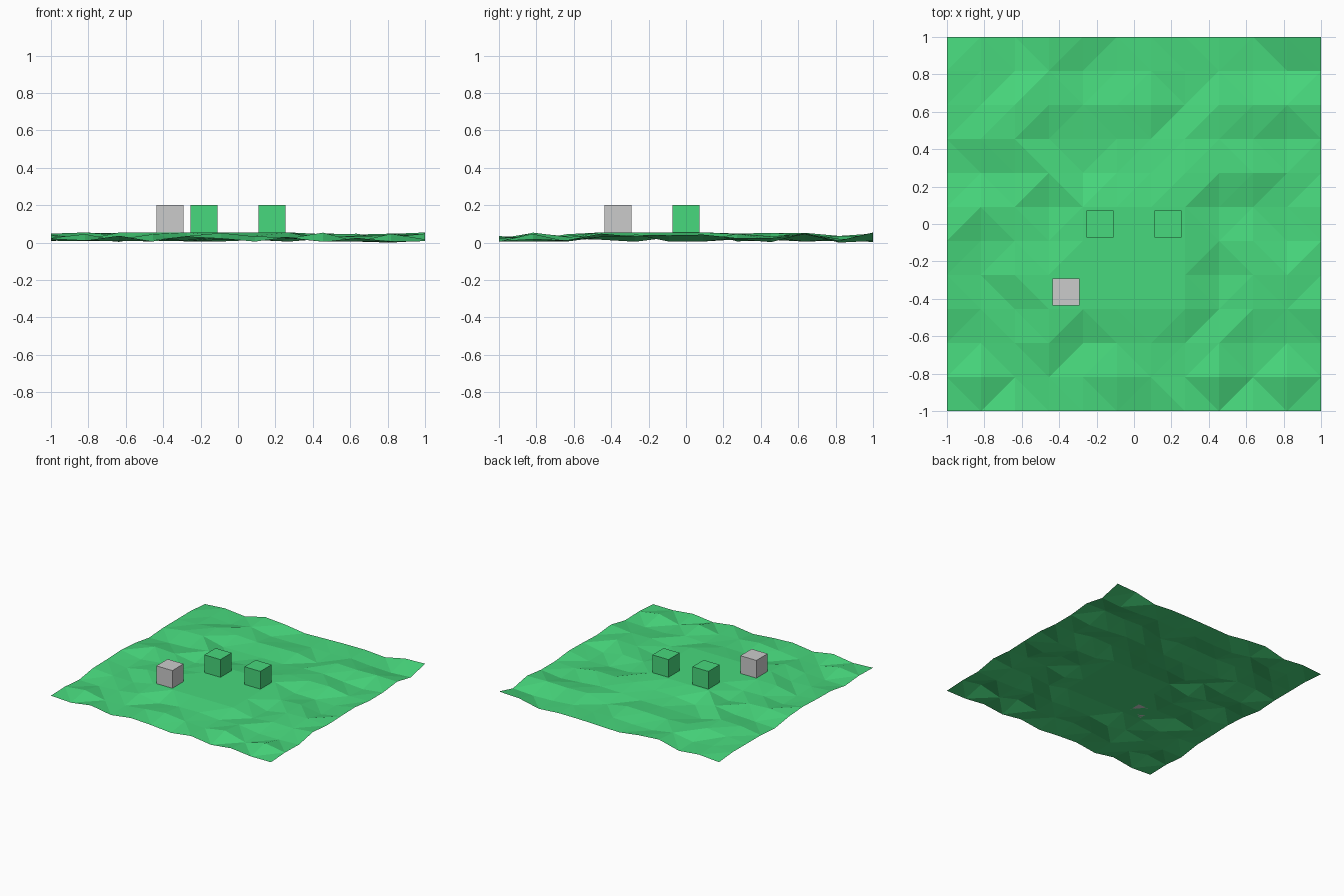
import bpy, bmesh, random

if "Cube" in bpy.data.objects:
    bpy.data.objects.remove(bpy.data.objects["Cube"])

random.seed(7)
N = 11                # tiles per side
T = 2 / N             # tile size
TOP = 0.3 * T         # highest ground level
CUBE = 0.8 * T        # block size

green = bpy.data.materials.new("grass_green")
green.diffuse_color = (0.064, 0.69, 0.205, 1)
green.use_nodes = True
green.node_tree.nodes["Principled BSDF"].inputs["Base Color"].default_value = green.diffuse_color


def finish(bm, name, mat=None):
    mesh = bpy.data.meshes.new(name)
    bm.to_mesh(mesh)
    bm.free()
    ob = bpy.data.objects.new(name, mesh)
    bpy.context.collection.objects.link(ob)
    if mat:
        mesh.materials.append(mat)
    return ob


# Uneven low-poly ground, levelled beneath the blocks
def level(x, y):
    centre = abs(x) < 0.3 and -0.3 < y < 0.12
    corner = -0.48 < x < -0.25 and -0.48 < y < -0.25
    front = -0.12 < x < 0.3 and -0.48 < y < 0
    return centre or corner or front


bm = bmesh.new()
bmesh.ops.create_grid(bm, x_segments=N, y_segments=N, size=1)
for v in bm.verts:
    h = random.uniform(0.05 * TOP, TOP)
    v.co.z = TOP if level(v.co.x, v.co.y) else h
low = min(bm.verts, key=lambda v: v.co.z)
low.co.z = 0
bmesh.ops.triangulate(bm, faces=bm.faces[:], quad_method='SHORT_EDGE')
finish(bm, "ground", green)


# Blocks centred on tiles
def block(name, i, j, mat=None):
    bm = bmesh.new()
    bmesh.ops.create_cube(bm, size=CUBE)
    ob = finish(bm, name, mat)
    ob.location = (i * T, j * T, TOP + CUBE / 2)


block("left_green_block", -1, 0, green)
block("right_green_block", 1, 0, green)
block("grey_block", -2, -2)
